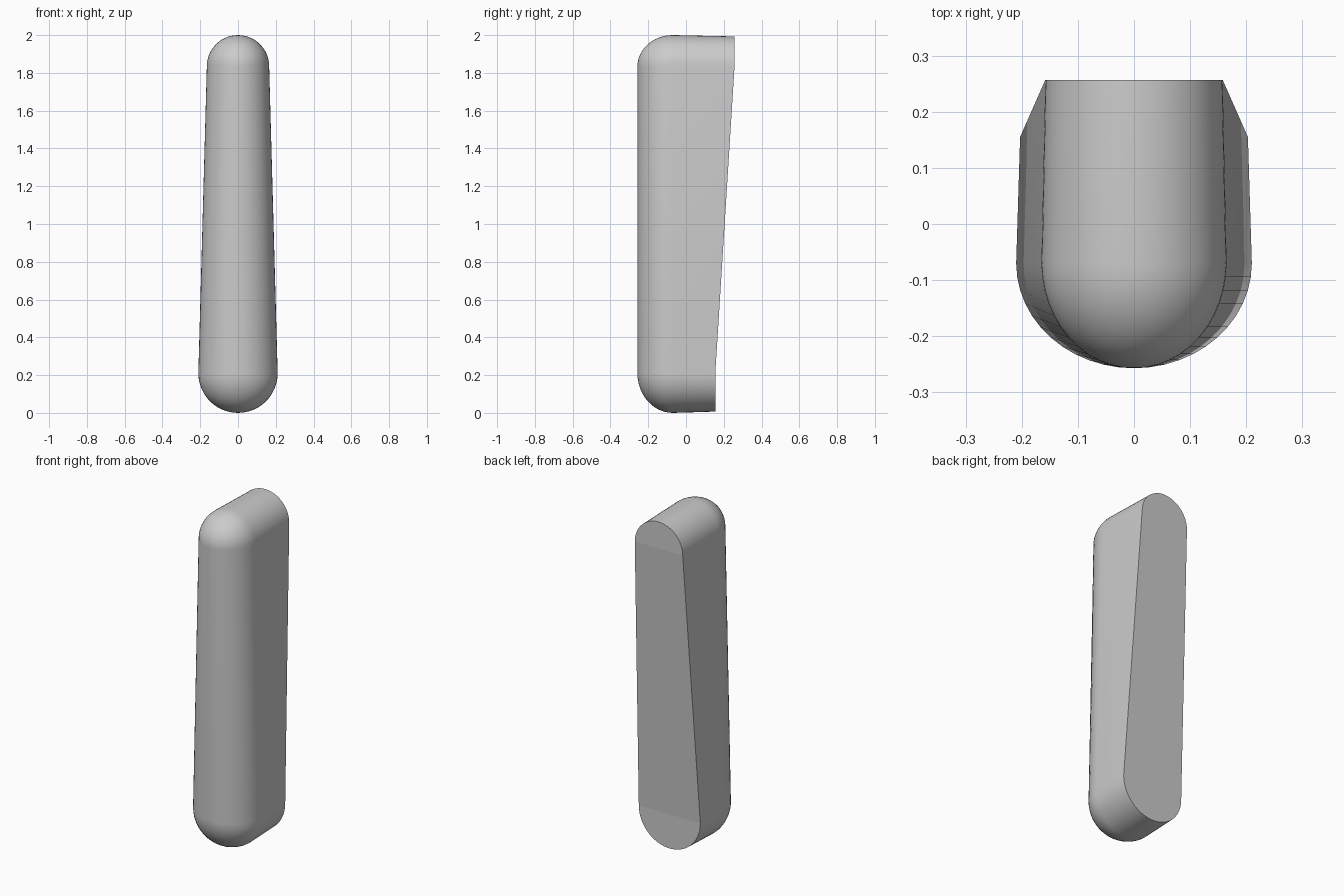
import bpy, bmesh, math

cube = bpy.data.objects.get("Cube")
if cube:
    bpy.data.objects.remove(cube, do_unlink=True)

ARC = 24      # steps in each end arc
DOME = 12     # rings in the rounded front
Z_LOW, Z_HIGH = 0.21, 1.835
R_LOW, R_HIGH = 0.21, 0.165
Y_DOME, DOME_DEPTH = -0.07, 0.187
Y_LOW, Y_HIGH = 0.155, 0.257

grey = bpy.data.materials.new("plain grey")
grey.use_nodes = True
grey.diffuse_color = (0.6, 0.6, 0.6, 1)
grey.node_tree.nodes["Principled BSDF"].inputs["Base Color"].default_value = (0.6, 0.6, 0.6, 1)

bm = bmesh.new()


def ring(y_low, y_high, scale=1.0, inset=0.0):
    """Tapered capsule outline: upper arc, then lower arc."""
    verts = []
    for zc, r, y, start in ((Z_HIGH, R_HIGH, y_high, 0), (Z_LOW, R_LOW, y_low, math.pi)):
        r = (r - inset) * scale
        for i in range(ARC + 1):
            a = start + math.pi * i / ARC
            verts.append(bm.verts.new((r * math.cos(a), y, zc + r * math.sin(a))))
    return verts


# Rounded front, from its ridge out to the full outline
rings = []
for i in range(DOME + 1):
    a = math.pi / 2 * (1 - i / DOME)
    y = Y_DOME - DOME_DEPTH * math.sin(a)
    rings.append(ring(y, y, math.cos(a)))

# Slightly narrowing sides, ending at the slanted back
rings.append(ring(Y_LOW, Y_HIGH, inset=0.007))
count = len(rings[0])
for a, b in zip(rings, rings[1:]):
    for i in range(count):
        j = (i + 1) % count
        bm.faces.new((a[i], a[j], b[j], b[i]))

# Back: upright caps at both ends with a sloping panel between
back = rings[-1]
top, bottom = back[:ARC + 1], back[ARC + 1:]
for face in (top, bottom, [top[0], top[-1], bottom[0], bottom[-1]]):
    bm.faces.new(face)

bmesh.ops.remove_doubles(bm, verts=bm.verts, dist=0.00001)
bmesh.ops.recalc_face_normals(bm, faces=bm.faces)

mesh = bpy.data.meshes.new("rounded_body")
bm.to_mesh(mesh)
bm.free()
mesh.materials.append(grey)
body = bpy.data.objects.new("rounded_body", mesh)
bpy.context.collection.objects.link(body)

# Smooth sides with a crisp back edge
bpy.ops.object.select_all(action="DESELECT")
body.select_set(True)
bpy.context.view_layer.objects.active = body
bpy.ops.object.shade_smooth_by_angle(angle=math.radians(35))
for poly in mesh.polygons:
    if poly.normal.y > 0.9:
        poly.use_smooth = False
